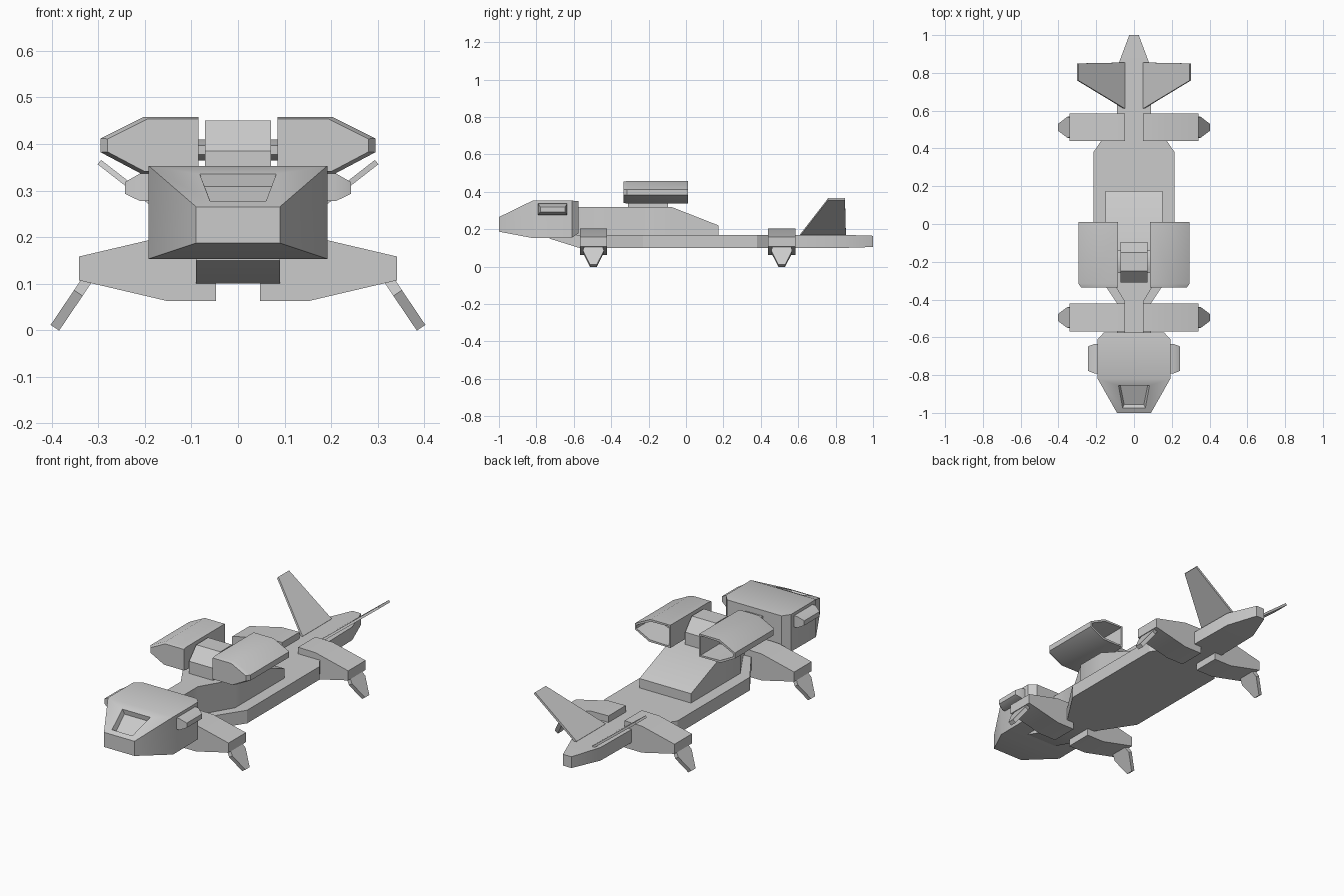
import bpy, bmesh, math
from mathutils import Vector

if "Cube" in bpy.data.objects:
    bpy.data.objects.remove(bpy.data.objects["Cube"])


def loft(name, rings, mirror=False, edit=None):
    """Skin equal-length rings of points into a closed solid."""
    bm = bmesh.new()
    loops = [[bm.verts.new(p) for p in r] for r in rings]
    n = len(loops[0])
    for a, b in zip(loops, loops[1:]):
        for i in range(n):
            j = (i + 1) % n
            bm.faces.new((a[i], a[j], b[j], b[i]))
    bm.faces.new(loops[0][::-1])
    bm.faces.new(loops[-1])
    bmesh.ops.recalc_face_normals(bm, faces=bm.faces[:])
    if edit:
        edit(bm)
    me = bpy.data.meshes.new(name)
    bm.to_mesh(me)
    bm.free()
    ob = bpy.data.objects.new(name, me)
    bpy.context.collection.objects.link(ob)
    if mirror:
        ob.modifiers.new("Mirror", 'MIRROR')
    bpy.ops.object.select_all(action='DESELECT')
    ob.select_set(True)
    bpy.context.view_layer.objects.active = ob
    bpy.ops.object.shade_smooth_by_angle(angle=math.radians(32))
    return ob


def rect_xz(y, w, z0, z1):
    return [(-w, y, z0), (w, y, z0), (w, y, z1), (-w, y, z1)]


def rect_yz(x, y, h, z0, z1):
    return [(x, y - h, z0), (x, y + h, z0), (x, y + h, z1), (x, y - h, z1)]


# Head with a sunken window in the sloping brow
def window(bm):
    brow = max((f for f in bm.faces if f.normal.y < -0.1),
               key=lambda f: f.normal.z)
    bmesh.ops.inset_region(bm, faces=[brow], thickness=0.02)
    for v in brow.verts:
        top = v.co.y > -0.9
        v.co = Vector((math.copysign(0.082 if top else 0.06, v.co.x),
                       -0.855 if top else -0.975,
                       0.335 if top else 0.277))
    bmesh.ops.inset_region(bm, faces=[brow], thickness=0.012, depth=-0.025)


loft("head", [rect_xz(-1.0, 0.09, 0.187, 0.265),
              rect_xz(-0.82, 0.192, 0.153, 0.353),
              rect_xz(-0.61, 0.192, 0.155, 0.353),
              rect_xz(-0.575, 0.16, 0.178, 0.350)], edit=window)

# Side pods on the head
loft("head_pod", [rect_yz(0.18, -0.713, 0.078, 0.277, 0.337),
                  rect_yz(0.21, -0.713, 0.078, 0.277, 0.337),
                  rect_yz(0.243, -0.713, 0.065, 0.293, 0.318)], mirror=True)

# Lower hull with neck and tapered tail
loft("lower_hull", [rect_xz(-0.73, 0.09, 0.15, 0.17),
                    rect_xz(-0.57, 0.09, 0.10, 0.17),
                    rect_xz(-0.42, 0.09, 0.10, 0.17),
                    rect_xz(-0.23, 0.215, 0.10, 0.17),
                    rect_xz(0.38, 0.215, 0.10, 0.17),
                    rect_xz(0.46, 0.16, 0.10, 0.17),
                    rect_xz(0.56, 0.09, 0.10, 0.17),
                    rect_xz(0.84, 0.085, 0.10, 0.17),
                    rect_xz(1.0, 0.025, 0.105, 0.165)])

# Raised deck with sloping back
loft("upper_deck", [rect_xz(-0.60, 0.05, 0.15, 0.32),
                    rect_xz(-0.41, 0.05, 0.15, 0.32),
                    rect_xz(-0.24, 0.152, 0.15, 0.32),
                    rect_xz(-0.08, 0.152, 0.15, 0.32),
                    rect_xz(0.175, 0.152, 0.15, 0.22)])

# Engine mount and cross shaft
mount = [(-0.31, 0.30), (-0.31, 0.385), (-0.25, 0.45),
         (-0.15, 0.45), (-0.095, 0.385), (-0.095, 0.30)]
loft("engine_mount", [[(x, y, z) for y, z in mount] for x in (-0.071, 0.071)])
loft("engine_shaft", [[(x, -0.2 + 0.065 * math.cos(a), 0.387 + 0.024 * math.sin(a))
                       for a in (math.tau * (k + .5) / 8 for k in range(8))]
                      for x in (-0.1, 0.1)])

# Engine pods, hollow at the rear
def exhaust(bm):
    rear = max(bm.faces, key=lambda f: f.normal.y)
    bmesh.ops.inset_region(bm, faces=[rear], thickness=0.012)
    bmesh.ops.inset_region(bm, faces=[rear], thickness=0.008, depth=-0.15)


pod = [(0.085, 0.337), (0.21, 0.337), (0.295, 0.382),
       (0.295, 0.412), (0.203, 0.458), (0.085, 0.458)]
loft("engine_pod", [[(0.085 + (x - 0.085) * s, y, 0.397 + (z - 0.397) * s)
                     for x, z in pod]
                    for y, s in ((-0.335, 0.93), (-0.315, 1), (0.01, 1))],
     mirror=True, edit=exhaust)

# Four legs with spade-shaped feet
for label, y in (("front", -0.495), ("rear", 0.512)):
    loft(label + "_leg", [rect_yz(0.047, y, 0.073, 0.062, 0.205),
                          rect_yz(0.15, y, 0.073, 0.062, 0.203),
                          rect_yz(0.342, y, 0.073, 0.107, 0.158)], mirror=True)
    spade = [(0.0, 0.045), (0.045, 0.056), (0.135, 0.018)]
    outline = spade + [(d, -w) for d, w in reversed(spade)]
    along, side = Vector((0.56, 0, -0.83)), Vector((0.83, 0, 0.56))
    loft(label + "_foot", [[Vector((0.318, y + w, 0.117)) + along * d + side * t
                            for d, w in outline] for t in (-0.011, 0.011)],
         mirror=True)

# Slanted tail fins
fin = [(0.05, 0.61, 0.168), (0.05, 0.855, 0.168), (0.298, 0.85, 0.361), (0.298, 0.76, 0.361)]
up = Vector((-0.61, 0, 0.79)) * 0.006
loft("tail_fin", [[Vector(p) + up * s for p in fin] for s in (-1, 1)], mirror=True)
